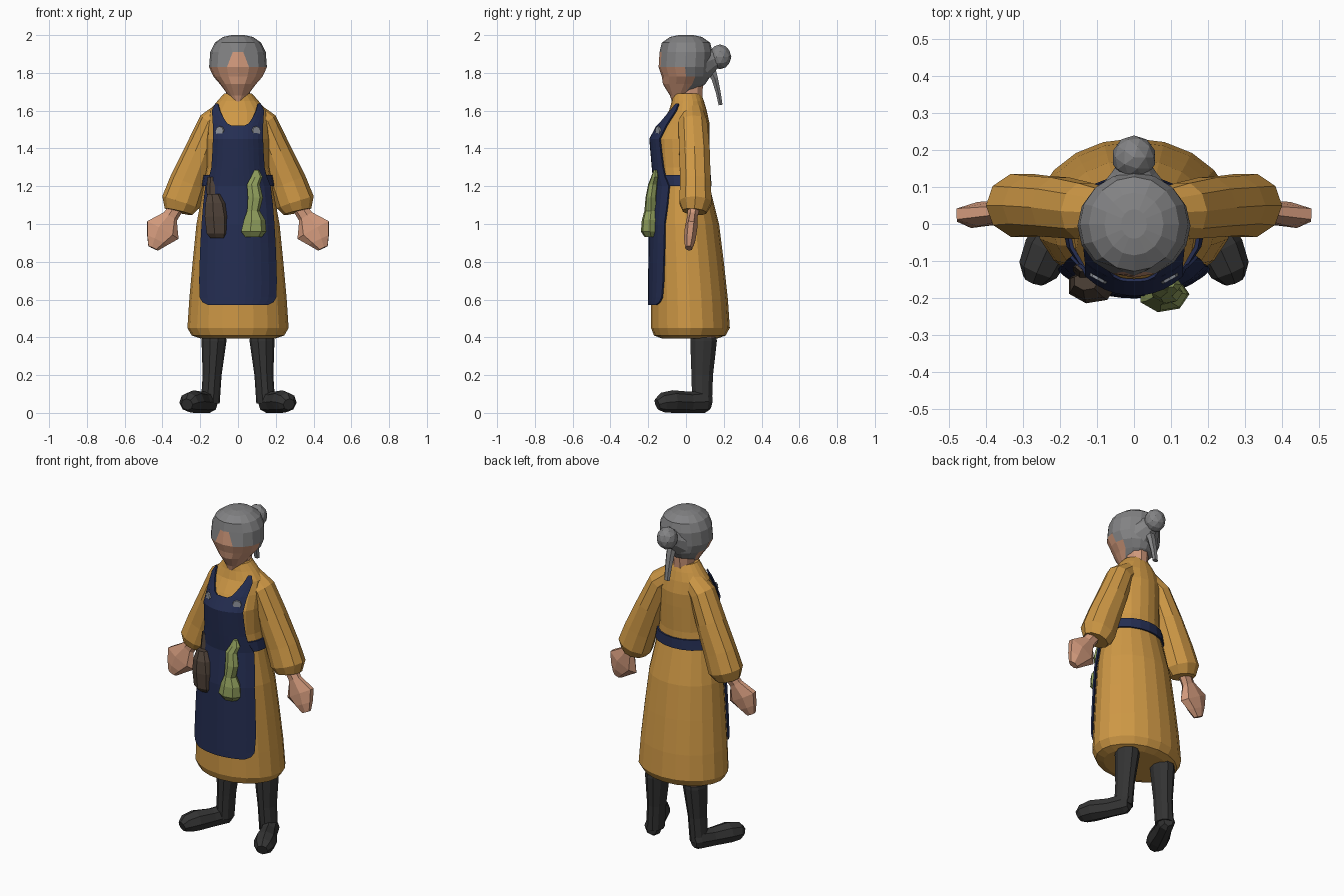
import bpy, bmesh, math
from mathutils import Vector, Matrix

if "Cube" in bpy.data.objects:
    bpy.data.objects.remove(bpy.data.objects["Cube"])


def material(name, r, g, b):
    m = bpy.data.materials.new(name)
    m.diffuse_color = (r, g, b, 1)
    m.use_nodes = True
    m.node_tree.nodes["Principled BSDF"].inputs["Base Color"].default_value = m.diffuse_color
    return m


OCHRE = material("ochre_cloth", .62, .315, .06)
NAVY = material("navy_cloth", .018, .027, .085)
SKIN = material("skin", .64, .32, .20)
GREY = material("grey_hair", .225, .225, .23)
BLACK = material("black_leather", .034, .034, .034)
BROWN = material("brown_leather", .075, .052, .038)
GREEN = material("green_plant", .27, .335, .105)
SILVER = material("button_metal", .29, .31, .35)


def finish(bm, name, mats, mirror=False):
    me = bpy.data.meshes.new(name)
    bm.normal_update()
    bm.to_mesh(me)
    bm.free()
    ob = bpy.data.objects.new(name, me)
    bpy.context.collection.objects.link(ob)
    for m in mats:
        me.materials.append(m)
    if mirror:
        ob.modifiers.new("mirror", 'MIRROR')
    return ob


def loft_mesh(path, n, ref=(0, 1, 0), axis=None):
    """Skin of rings along a path of (x, y, z, radius across, radius along ref)."""
    bm = bmesh.new()
    pts = [Vector(p[:3]) for p in path]
    rings = []
    for i, p in enumerate(path):
        t = Vector(axis) if axis else pts[min(i + 1, len(pts) - 1)] - pts[max(i - 1, 0)]
        t.normalize()
        v = Vector(ref)
        v = (v - t * v.dot(t)).normalized()
        u = v.cross(t)
        angles = [2 * math.pi * k / n for k in range(n)]
        rings.append([bm.verts.new(pts[i] + u * p[3] * math.cos(a) + v * p[4] * math.sin(a))
                      for a in angles])
    for a, b in zip(rings, rings[1:]):
        for k in range(n):
            j = (k + 1) % n
            bm.faces.new((a[k], a[j], b[j], b[k]))
    bm.faces.new(rings[0][::-1])
    bm.faces.new(rings[-1])
    bmesh.ops.recalc_face_normals(bm, faces=bm.faces[:])
    return bm


def loft(name, path, n, mat, mirror=False, **kw):
    return finish(loft_mesh(path, n, **kw), name, [mat], mirror)


UP = (0, 0, 1)

# Dress body: height, half width, front y, back y
DRESS = [(.395, .2, -.13, .17), (.41, .245, -.17, .21), (.45, .268, -.185, .232),
         (.6, .258, -.185, .222), (.8, .24, -.183, .2), (1.0, .22, -.18, .175),
         (1.2, .182, -.155, .125), (1.3, .165, -.165, .12), (1.45, .165, -.178, .125),
         (1.53, .16, -.135, .125), (1.6, .15, -.09, .11), (1.65, .11, -.075, .095),
         (1.69, .075, -.07, .08)]


def section(z, off=0.0):
    """Ring of the dress at height z, pushed outward by off."""
    for a, b in zip(DRESS, DRESS[1:]):
        if a[0] <= z <= b[0]:
            f = (z - a[0]) / (b[0] - a[0])
            w, fr, bk = (a[i] + (b[i] - a[i]) * f for i in (1, 2, 3))
            return (0, (fr + bk) / 2, z, w + off, (bk - fr) / 2 + off)


def front_point(x, z, off=.012):
    _, cy, _, rx, ry = section(z, off)
    return Vector((x, cy - ry * math.sqrt(max(0, 1 - (x / rx) ** 2)), z))


loft("dress", [section(r[0]) for r in DRESS], 20, OCHRE, axis=UP)
loft("waist_tie", [section(z, .01) for z in (1.2, 1.23, 1.26)], 20, NAVY, axis=UP)


# Apron panels draped over the dress front
def panel(name, rows, cols, mat, mirror=False):
    """Rows of (height, left x, right x)."""
    bm = bmesh.new()
    grid = [[bm.verts.new(front_point(a + (b - a) * k / cols, z)) for k in range(cols + 1)]
            for z, a, b in rows]
    for p, q in zip(grid, grid[1:]):
        for k in range(cols):
            bm.faces.new((p[k], p[k + 1], q[k + 1], q[k]))
    ob = finish(bm, name, [mat], mirror)
    s = ob.modifiers.new("thickness", 'SOLIDIFY')
    s.thickness = .009
    s.offset = 0


APRON = [(.57, .155), (.585, .185), (.61, .2), (.7, .203), (.8, .2), (.9, .196), (1.0, .19),
         (1.1, .182), (1.2, .17), (1.25, .15), (1.3, .138), (1.38, .133), (1.45, .13), (1.52, .13)]
panel("apron", [(z, -w, w) for z, w in APRON], 10, NAVY)
panel("apron_strap", [(1.52, .035, .13), (1.53, .055, .131), (1.56, .075, .133),
                      (1.6, .095, .135), (1.635, .105, .118)], 3, NAVY, True)

# Buttons on the bib
_, cy, _, rx, ry = section(1.493)
p = front_point(.095, 1.493, .014)
d = Vector((p.x / rx ** 2, (p.y - cy) / ry ** 2, 0)).normalized()
q = p + d * .008
loft("bib_button", [(*p, .026, .026), (*q, .024, .024)], 8, SILVER, True, ref=UP)

# Sleeves and hands
loft("sleeve", [(.06, .03, 1.60, .06, .06), (.135, .035, 1.535, .075, .08),
                (.20, .045, 1.38, .085, .085), (.265, .05, 1.22, .098, .085),
                (.303, .05, 1.115, .103, .09), (.315, .045, 1.065, .075, .065)],
     10, OCHRE, True)
loft("hand", [(.32, .045, 1.10, .04, .035), (.36, .035, 1.04, .043, .028),
              (.402, .027, .97, .1, .034), (.43, .02, .915, .062, .032),
              (.45, .015, .872, .03, .02)], 7, SKIN, True)

# Legs and boots
loft("leg", [(.127, .09, .37, .058, .066), (.127, .09, .5, .058, .066)], 10, SKIN, True)
loft("boot_shaft", [(.127, .093, .4, .064, .072), (.127, .093, .38, .066, .074),
                    (.137, .086, .2, .05, .06), (.147, .085, .05, .05, .055)],
     10, BLACK, True, axis=UP)
loft("boot_foot", [(.14, .13, .055, .03, .04), (.15, .10, .06, .05, .06),
                   (.19, .02, .056, .05, .056), (.235, -.07, .06, .064, .06),
                   (.26, -.125, .055, .055, .052), (.27, -.152, .045, .032, .032)],
     8, BLACK, True, ref=UP)

# Head: skin below the hairline, hair above and behind
HEAD = [(1.648, -.055, .02, .02), (1.68, -.035, .05, .05), (1.74, -.01, .095, .112),
        (1.78, 0, .13, .128), (1.83, -.005, .153, .14), (1.91, 0, .147, .14),
        (1.96, 0, .122, .128), (1.99, 0, .08, .085), (2.0, 0, .035, .04)]
bm = loft_mesh([(0, cy, z, rx, ry) for z, cy, rx, ry in HEAD], 16, axis=UP)
for v in bm.verts:
    if abs(v.co.z - 1.91) < .01 and v.co.y < 0 and abs(v.co.x) < .07:
        v.co.x *= .5
bm.normal_update()
for f in bm.faces:
    c = f.calc_center_median()
    f.material_index = int(c.z > 1.91 or (c.z > 1.83 and abs(c.x) > .04)
                           or (c.z > 1.70 and c.y > .02))
finish(bm, "head", [SKIN, GREY])
loft("neck", [(0, .015, 1.6, .06, .07), (0, .02, 1.76, .065, .075)], 10, SKIN, axis=UP)

# Hair bun and hanging lock
bm = bmesh.new()
bmesh.ops.create_icosphere(bm, subdivisions=2, radius=.06,
                           matrix=Matrix.Translation((0, .18, 1.885)) @ Matrix.Diagonal((1, 1, 1.1, 1)))
finish(bm, "hair_bun", [GREY])
loft("bun_base", [(0, .09, 1.85, .1, .09), (0, .14, 1.87, .06, .06), (0, .17, 1.88, .04, .05)],
     10, GREY, ref=UP)
loft("hair_lock", [(0, .12, 1.84, .03, .035), (0, .152, 1.77, .027, .02),
                   (0, .17, 1.70, .022, .015), (0, .183, 1.63, .018, .012)], 6, GREY)

# Belt pouch with its strap
loft("pouch", [(-.105, -.165, .925, .045, .03), (-.11, -.168, .95, .062, .045),
               (-.115, -.168, 1.04, .068, .048), (-.12, -.165, 1.11, .058, .042),
               (-.13, -.155, 1.16, .035, .025)], 7, BROWN, axis=UP)
loft("pouch_strap", [(-.13, -.128, 1.13, .035, .025), (-.13, -.118, 1.2, .036, .022),
                     (-.13, -.116, 1.25, .03, .015)], 6, BROWN, axis=UP)

# Green vegetable hung from the waist
loft("vegetable", [(.08, -.185, .93, .045, .035), (.08, -.19, .96, .07, .05),
                   (.085, -.19, 1.02, .06, .045), (.08, -.185, 1.07, .035, .036),
                   (.09, -.185, 1.14, .042, .03), (.08, -.175, 1.21, .036, .026),
                   (.098, -.165, 1.25, .032, .02), (.098, -.162, 1.285, .013, .01)],
     7, GREEN, axis=UP)
